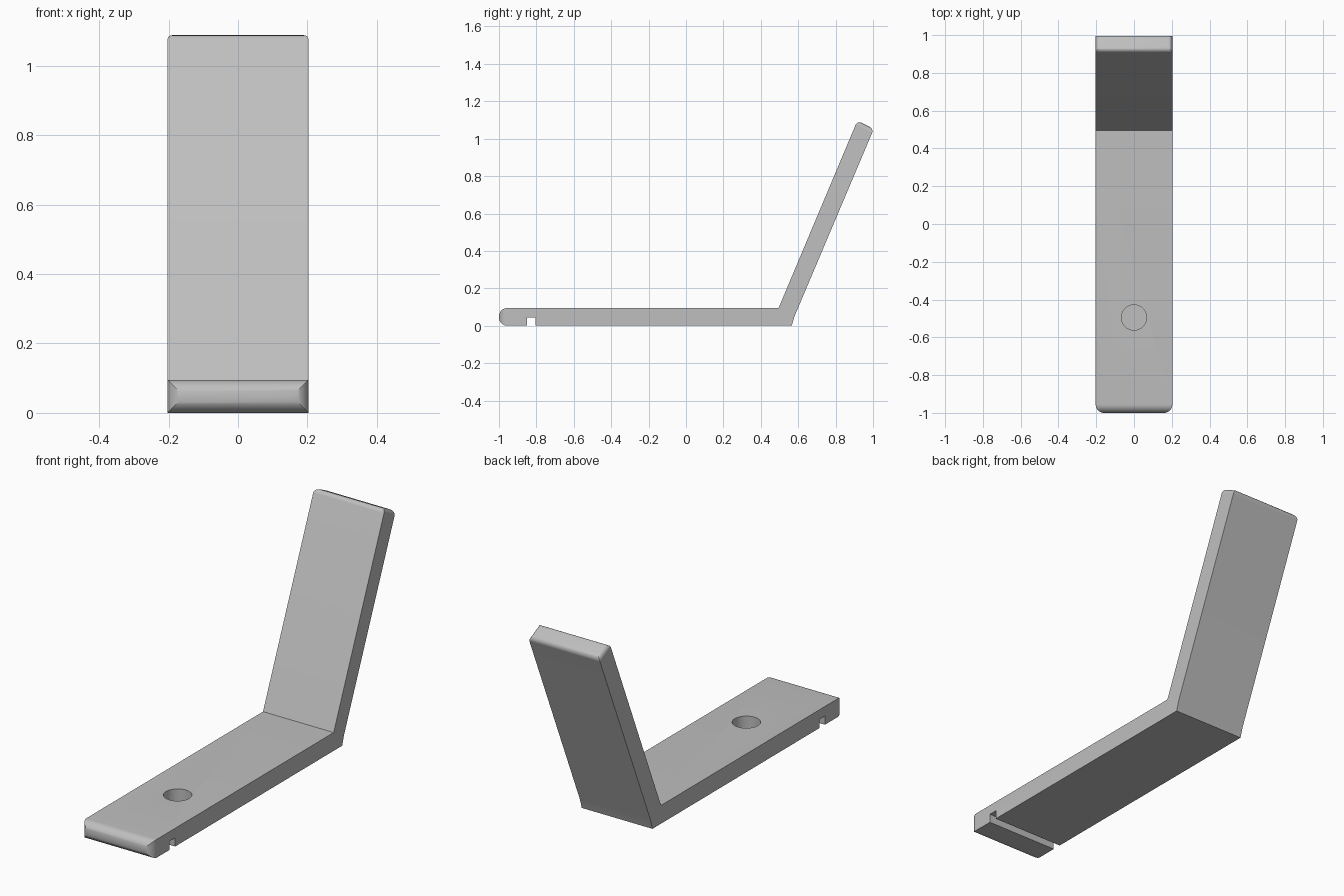
import bpy, bmesh, math
from mathutils import Vector

if "Cube" in bpy.data.objects:
    bpy.data.objects.remove(bpy.data.objects["Cube"], do_unlink=True)

HALF_W = 0.203   # half the strip width
THICK = 0.095    # base thickness

grey = bpy.data.materials.new("plain grey")
grey.use_nodes = True
colour = (0.52, 0.52, 0.52, 1)
grey.diffuse_color = colour
grey.node_tree.nodes["Principled BSDF"].inputs["Base Color"].default_value = colour

# Side profile (y, z): base strip, underside slot, bend and leaning arm
profile = [
    (-1, 0), (-0.85, 0), (-0.85, 0.045), (-0.805, 0.045), (-0.805, 0),
    (0.565, 0), (0.58, 0.05), (1.004, 1.052), (0.916, 1.096),
    (0.495, THICK), (-1, THICK),
]

bm = bmesh.new()
side = bm.faces.new([bm.verts.new((-HALF_W, y, z)) for y, z in profile])
grown = bmesh.ops.extrude_face_region(bm, geom=[side])
moved = [v for v in grown["geom"] if isinstance(v, bmesh.types.BMVert)]
bmesh.ops.translate(bm, verts=moved, vec=(2 * HALF_W, 0, 0))
bmesh.ops.recalc_face_normals(bm, faces=bm.faces)


def round_end(direction, radius, segments):
    """Round all four edges of the end face lying furthest along a direction."""
    direction = Vector(direction)
    end = max(bm.faces, key=lambda f: f.calc_center_median().dot(direction))
    bmesh.ops.bevel(bm, geom=list(end.edges), offset=radius, offset_type="OFFSET",
                    segments=segments, profile=0.5, affect="EDGES")


round_end((0, -1, 0), 0.045, 10)       # front nose
round_end((0, 0.39, 0.92), 0.024, 8)   # tip of the arm

mesh = bpy.data.meshes.new("bent_strip")
bm.to_mesh(mesh)
bm.free()
strip = bpy.data.objects.new("bent_strip", mesh)
bpy.context.collection.objects.link(strip)
mesh.materials.append(grey)

# Blind round hole sunk into the top of the base
bpy.ops.mesh.primitive_cylinder_add(vertices=48, radius=0.067, depth=0.16,
                                    location=(0, -0.495, THICK))
cutter = bpy.context.object
cutter.name = "hole_cutter"
cutter.hide_render = True
cutter.data.materials.append(grey)
cut = strip.modifiers.new("hole", "BOOLEAN")
cut.operation = "DIFFERENCE"
cut.solver = "EXACT"
cut.object = cutter

bpy.ops.object.select_all(action="DESELECT")
strip.select_set(True)
bpy.context.view_layer.objects.active = strip
bpy.ops.object.modifier_apply(modifier=cut.name)
bpy.data.objects.remove(cutter, do_unlink=True)
bpy.ops.object.shade_smooth_by_angle(angle=math.radians(25))
